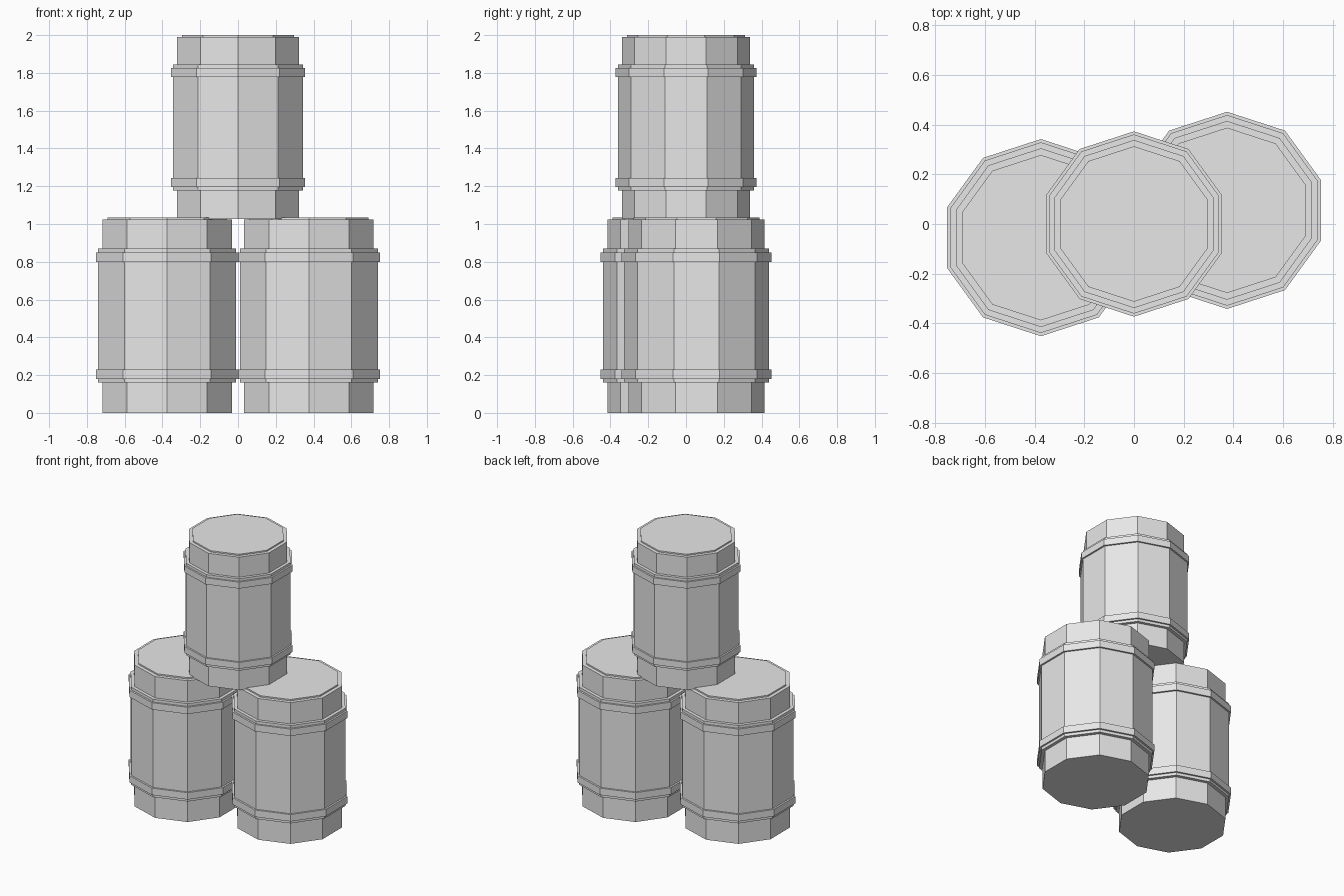
import bpy
import bmesh
from math import sin, cos, pi

if "Cube" in bpy.data.objects:
    bpy.data.objects.remove(bpy.data.objects["Cube"], do_unlink=True)

SIDES = 10

grey = bpy.data.materials.new("plain grey")
grey.use_nodes = True
colour = (0.8, 0.8, 0.8, 1)
grey.diffuse_color = colour
grey.node_tree.nodes["Principled BSDF"].inputs["Base Color"].default_value = colour

# Half outline of a barrel: (radius, height), from base to raised lid
END, BODY, BAND, LID = 0.36, 0.384, 0.397, 0.333
OUTLINE = [
    (END, 0), (END, 0.16),
    (BODY, 0.16), (BODY, 0.18),
    (BAND, 0.18), (BAND, 0.23),
    (BODY, 0.23), (BODY, 0.80),
    (BAND, 0.80), (BAND, 0.85),
    (BODY, 0.85), (BODY, 0.87),
    (END, 0.87), (END, 1.025),
    (LID, 1.025), (LID, 1.035),
]


def barrel(name, location, size=1.0):
    """Spin the outline into a flat-sided barrel with a corner facing the back."""
    bm = bmesh.new()
    rings = []
    for radius, z in OUTLINE:
        angles = [pi / 2 + 2 * pi * i / SIDES for i in range(SIDES)]
        rings.append([bm.verts.new((radius * cos(a), radius * sin(a), z)) for a in angles])
    for low, high in zip(rings, rings[1:]):
        for i in range(SIDES):
            j = (i + 1) % SIDES
            bm.faces.new((low[i], low[j], high[j], high[i]))
    bm.faces.new(rings[0][::-1])
    bm.faces.new(rings[-1])
    bmesh.ops.scale(bm, vec=(size, size, size), verts=bm.verts)
    mesh = bpy.data.meshes.new(name)
    bm.to_mesh(mesh)
    bm.free()
    mesh.materials.append(grey)
    obj = bpy.data.objects.new(name, mesh)
    obj.location = location
    bpy.context.collection.objects.link(obj)


# Two barrels on the ground, a smaller one stacked on top
barrel("right_barrel", (-0.375, -0.055, 0))
barrel("left_barrel", (0.375, 0.055, 0))
barrel("top_barrel", (0, 0, 1.027), 0.94)
